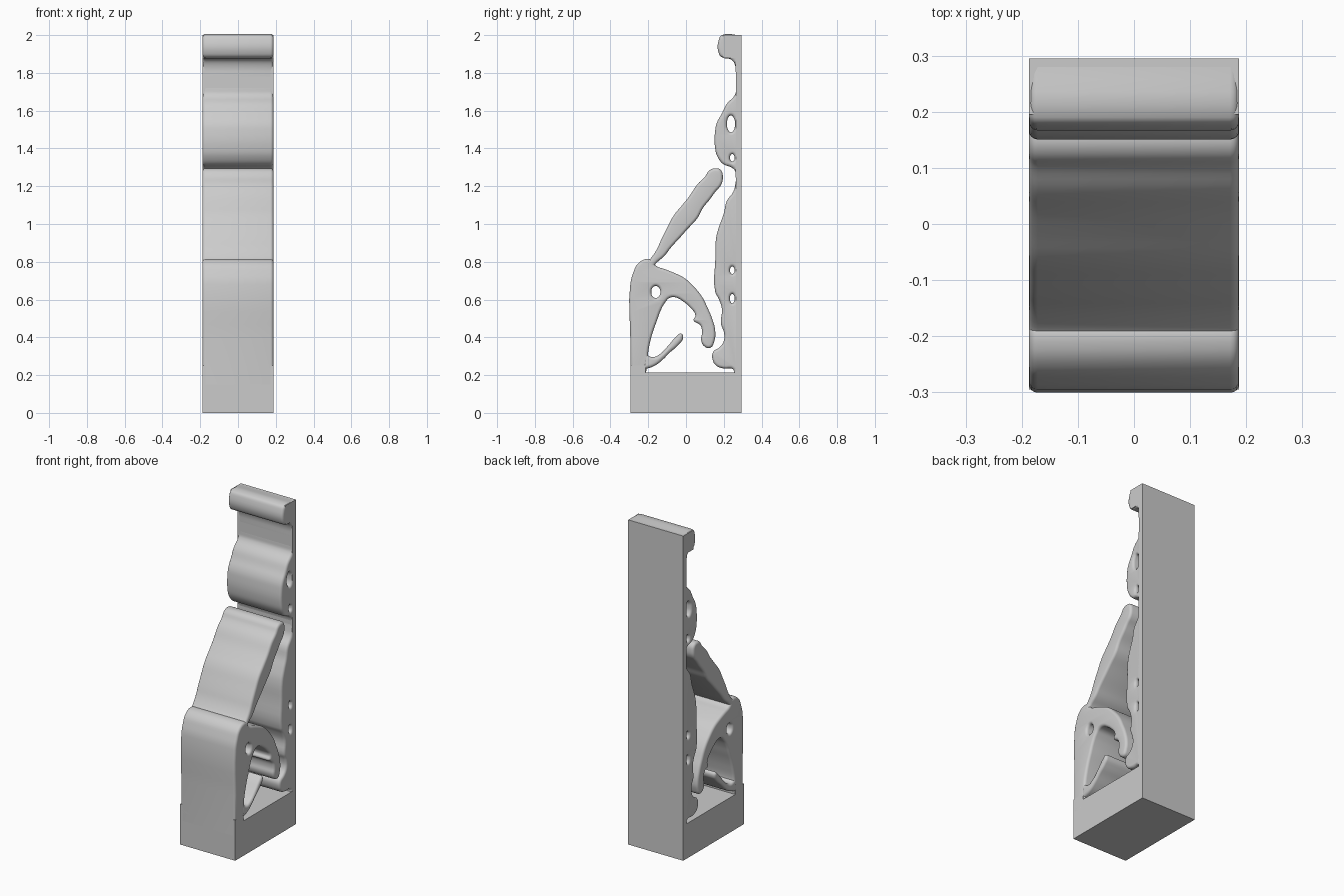
import bpy
import bmesh
import math
from mathutils import Matrix

old = bpy.data.objects.get("Cube")
if old:
    bpy.data.objects.remove(old, do_unlink=True)

HALF = 0.1875    # half the width of the whole model
ROUND = 0.016    # rounding of the side edges
DEEP = 0.295     # half the depth

grey = bpy.data.materials.new("plain grey")
grey.use_nodes = True
grey.diffuse_color = (0.6, 0.6, 0.6, 1)
grey.node_tree.nodes["Principled BSDF"].inputs["Base Color"].default_value = (0.6, 0.6, 0.6, 1)


def add_object(name, mesh):
    mesh.materials.clear()
    mesh.materials.append(grey)
    obj = bpy.data.objects.new(name, mesh)
    bpy.context.collection.objects.link(obj)
    return obj


def block(name, y0, y1, z0, z1):
    """Sharp box across the full width."""
    bm = bmesh.new()
    bmesh.ops.create_cube(bm, size=1)
    for v in bm.verts:
        v.co.x *= 2 * HALF
        v.co.y = y0 if v.co.y < 0 else y1
        v.co.z = z0 if v.co.z < 0 else z1
    mesh = bpy.data.meshes.new(name)
    bm.to_mesh(mesh)
    bm.free()
    return add_object(name, mesh)


def signed_area(points):
    return sum(a[0] * b[1] - b[0] * a[1]
               for a, b in zip(points, points[1:] + points[:1]))


def add_loop(curve, points, corners, clockwise):
    """Closed smooth loop; the indices in corners stay sharp."""
    sharp = {i % len(points) for i in corners}
    items = [(p, i in sharp) for i, p in enumerate(points)]
    if (signed_area(points) < 0) != clockwise:
        items.reverse()
    spline = curve.splines.new("BEZIER")
    spline.bezier_points.add(len(items) - 1)
    spline.use_cyclic_u = True
    spline.resolution_u = 4
    for knot, ((y, z), is_sharp) in zip(spline.bezier_points, items):
        knot.co = (y / 100, z / 100, 0)
        kind = "VECTOR" if is_sharp else "AUTO"
        knot.handle_left_type = knot.handle_right_type = kind


def profile(name, points, corners=(), holes=()):
    """Side outline in hundredths (depth, height), extruded across the width."""
    curve = bpy.data.curves.new(name, "CURVE")
    curve.dimensions = "2D"
    curve.fill_mode = "BOTH"
    curve.extrude = HALF - ROUND
    curve.bevel_depth = ROUND
    curve.bevel_resolution = 3
    curve.offset = -ROUND
    add_loop(curve, points, corners, False)
    for y, z, ry, rz in holes:
        ring = [(y + ry * math.cos(k * math.tau / 8), z + rz * math.sin(k * math.tau / 8))
                for k in range(8)]
        add_loop(curve, ring, (), True)
    helper = bpy.data.objects.new(name + " outline", curve)
    bpy.context.collection.objects.link(helper)
    graph = bpy.context.evaluated_depsgraph_get()
    mesh = bpy.data.meshes.new_from_object(helper.evaluated_get(graph))
    bpy.data.objects.remove(helper, do_unlink=True)
    # Stand the outline up: depth to y, height to z, extrusion to x
    mesh.transform(Matrix(((0, 0, 1, 0), (1, 0, 0, 0), (0, 1, 0, 0), (0, 0, 0, 1))))
    bm = bmesh.new()
    bm.from_mesh(mesh)
    bmesh.ops.remove_doubles(bm, verts=bm.verts, dist=0.0001)
    bmesh.ops.recalc_face_normals(bm, faces=bm.faces)
    for f in bm.faces:
        f.smooth = abs(f.normal.x) < 0.999
    bm.to_mesh(mesh)
    bm.free()
    mesh.set_sharp_from_angle(angle=math.radians(40))
    mesh.name = name
    return add_object(name, mesh)


# Sharp-edged base, back plate and top ledge
block("base", -DEEP, DEEP, 0, 0.215)
block("front_foot", -DEEP, -0.215, 0.2, 0.25)
block("back_plate", 0.265, DEEP, 0.2, 2)
block("top_ledge", 0.195, DEEP, 1.88, 2)

# Rounded nose of the ledge, with a fillet under it
profile("ledge_nose", [
    (28, 200), (19, 200), (17.5, 198), (17.5, 190), (19.5, 188), (24, 187),
    (26, 184), (26.5, 178), (28, 178)], corners=(0, 7, 8))

# Front block with its hanging arm
profile("front_block_and_arm", [
    (-29.5, 15), (-29.5, 40), (-29.5, 68), (-28, 74), (-25.5, 79), (-21, 81.5),
    (-18, 81), (-16, 78), (-11, 76), (-6, 74), (-1, 71.5), (4, 67), (8.5, 61.5),
    (11.5, 55.5), (14, 49.5), (15.5, 43), (15, 38), (13, 34.5), (10, 35),
    (8, 38.5), (8.5, 42.5), (7.5, 46.5), (4, 49), (5, 51.5), (2, 56), (-1.5, 59),
    (-5, 61), (-8.5, 61), (-11, 58.5), (-13.5, 54), (-15.5, 48.5), (-17.5, 43),
    (-19, 37.5), (-20, 32), (-20, 28), (-21, 23), (-21, 15)],
    corners=(0, 1, -1), holes=[(-16, 64, 2.4, 3.2)])

# Small prong rising from the lower front corner
profile("small_prong", [
    (-22, 32), (-18, 29.5), (-14, 31), (-9.5, 35.5), (-5, 40.5), (-2.5, 42),
    (-1.5, 40), (-4, 36), (-8.5, 32), (-12.5, 28), (-16.5, 25), (-20.5, 23.5),
    (-23, 23)], corners=(0, -1))

# Long rippled strut leaning toward the back
profile("leaning_strut", [
    (-21, 79), (-18.5, 82), (-15.5, 86.5), (-13, 92), (-10, 98), (-6.5, 104.5),
    (-2, 110), (2, 115), (6, 121), (10, 125), (12.5, 128.5), (16, 129.5),
    (18.5, 128.5), (19.5, 124.5), (18.5, 120.5), (15.5, 117), (13, 113.5),
    (9, 108.5), (6, 103), (1, 97.5), (-3, 93), (-8, 87.5), (-11.5, 83),
    (-16, 79), (-18, 76)])

# Swelling column along the back plate
profile("back_column", [
    (28, 172), (26.5, 172), (26, 168.5), (21.5, 163.5), (19, 158.5), (16.5, 154),
    (15.5, 150), (15.5, 139.5), (17, 135), (20, 131.5), (24, 130), (26, 128),
    (26, 120.5), (25, 117), (21.5, 112), (20, 105.5), (18, 100), (16, 93),
    (15.5, 81), (15.5, 64), (17.5, 60), (19, 55), (18.5, 47), (20, 43), (20, 38),
    (17.5, 34.5), (14.5, 32.5), (14, 28.5), (16, 25), (20, 23.5), (25, 23),
    (25, 20), (28, 20)], corners=(0, 1, -1, -2),
    holes=[(23.8, 153, 2.1, 4.5), (24.5, 135, 1.2, 2),
           (24.5, 75.5, 1.2, 2), (24.5, 60.5, 1.2, 2.5)])
